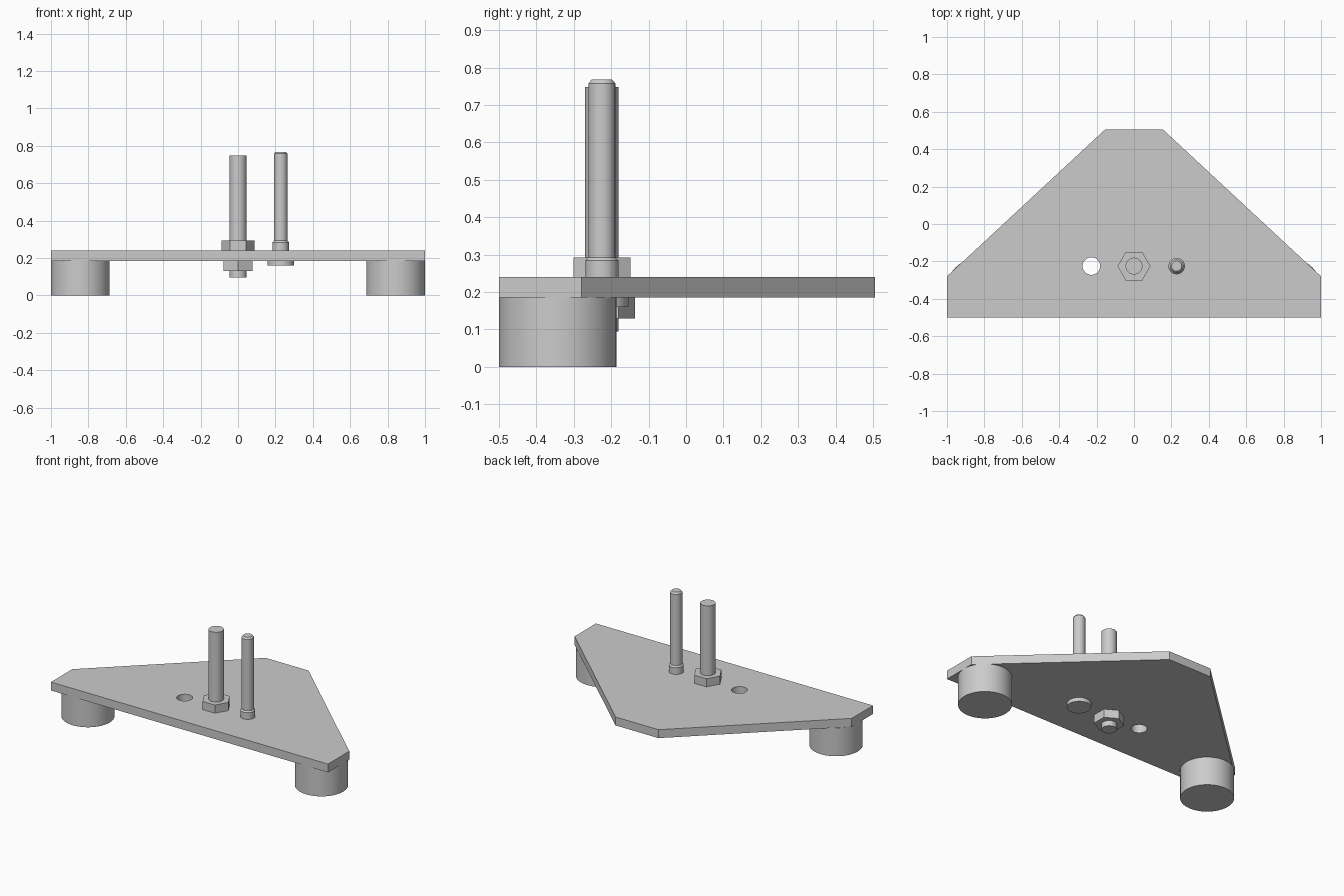
import bpy, bmesh
from math import cos, sin, pi, radians

cube = bpy.data.objects.get("Cube")
if cube:
    bpy.data.objects.remove(cube, do_unlink=True)

grey = bpy.data.materials.new("plain_grey")
grey.use_nodes = True
grey.diffuse_color = (0.6, 0.6, 0.6, 1)
grey.node_tree.nodes["Principled BSDF"].inputs["Base Color"].default_value = (0.6, 0.6, 0.6, 1)

ROW_Y = -0.225                  # line of the hole, rod and bolt
BOTTOM, TOP = 0.185, 0.24       # plate faces


def finish(name, bm, smooth=True):
    """Turn a bmesh into a grey object."""
    bmesh.ops.recalc_face_normals(bm, faces=bm.faces)
    mesh = bpy.data.meshes.new(name)
    bm.to_mesh(mesh)
    bm.free()
    mesh.materials.append(grey)
    obj = bpy.data.objects.new(name, mesh)
    bpy.context.collection.objects.link(obj)
    bpy.ops.object.select_all(action='DESELECT')
    obj.select_set(True)
    bpy.context.view_layer.objects.active = obj
    if smooth:
        bpy.ops.object.shade_smooth_by_angle(angle=radians(30))
    return obj


def turned(name, x, y, profile, sides=48, turn=0.0):
    """Stack rings of (radius, height) into a capped solid."""
    bm = bmesh.new()
    rings = []
    for r, z in profile:
        angles = [turn + 2 * pi * i / sides for i in range(sides)]
        rings.append([bm.verts.new((x + r * cos(a), y + r * sin(a), z)) for a in angles])
    for low, high in zip(rings, rings[1:]):
        for i in range(sides):
            j = (i + 1) % sides
            bm.faces.new((low[i], low[j], high[j], high[i]))
    bm.faces.new(rings[0])
    bm.faces.new(rings[-1])
    return finish(name, bm, smooth=sides > 6)


# Base plate: mirrored half outline, extruded
half = [(1, -0.5), (1, -0.28), (0.155, 0.505)]
outline = half + [(-x, y) for x, y in reversed(half)]
bm = bmesh.new()
face = bm.faces.new([bm.verts.new((x, y, BOTTOM)) for x, y in outline])
extruded = bmesh.ops.extrude_face_region(bm, geom=[face])["geom"]
bmesh.ops.translate(bm, vec=(0, 0, TOP - BOTTOM),
                    verts=[v for v in extruded if isinstance(v, bmesh.types.BMVert)])
plate = finish("base_plate", bm, smooth=False)

# Open hole through the plate
cutter = turned("hole_cutter", -0.228, ROW_Y, [(0.047, 0.1), (0.047, 0.3)])
cutter.hide_render = True
cut = plate.modifiers.new("hole", 'BOOLEAN')
cut.operation = 'DIFFERENCE'
cut.solver = 'EXACT'
cut.object = cutter
bpy.context.view_layer.objects.active = plate
bpy.ops.object.modifier_apply(modifier=cut.name)
bpy.data.objects.remove(cutter, do_unlink=True)

# Round feet
for side, sign in (("left", 1), ("right", -1)):
    turned(side + "_foot", sign * 0.843, -0.343, [(0.157, 0), (0.157, BOTTOM)], 64)

# Centre rod clamped by two hex nuts
turned("centre_rod", 0, ROW_Y, [(0.045, 0.095), (0.045, 0.748)])
turned("upper_nut", 0, ROW_Y, [(0.088, TOP), (0.088, 0.293)], 6)
turned("lower_nut", 0, ROW_Y, [(0.088, 0.13), (0.088, BOTTOM)], 6, pi / 6)

# Press-in stud: flat head, collar, shank and chamfered tip
turned("stud", 0.228, ROW_Y, [
    (0.071, 0.16), (0.071, BOTTOM), (0.044, BOTTOM), (0.044, 0.284),
    (0.036, 0.293), (0.036, 0.758), (0.027, 0.768)])
